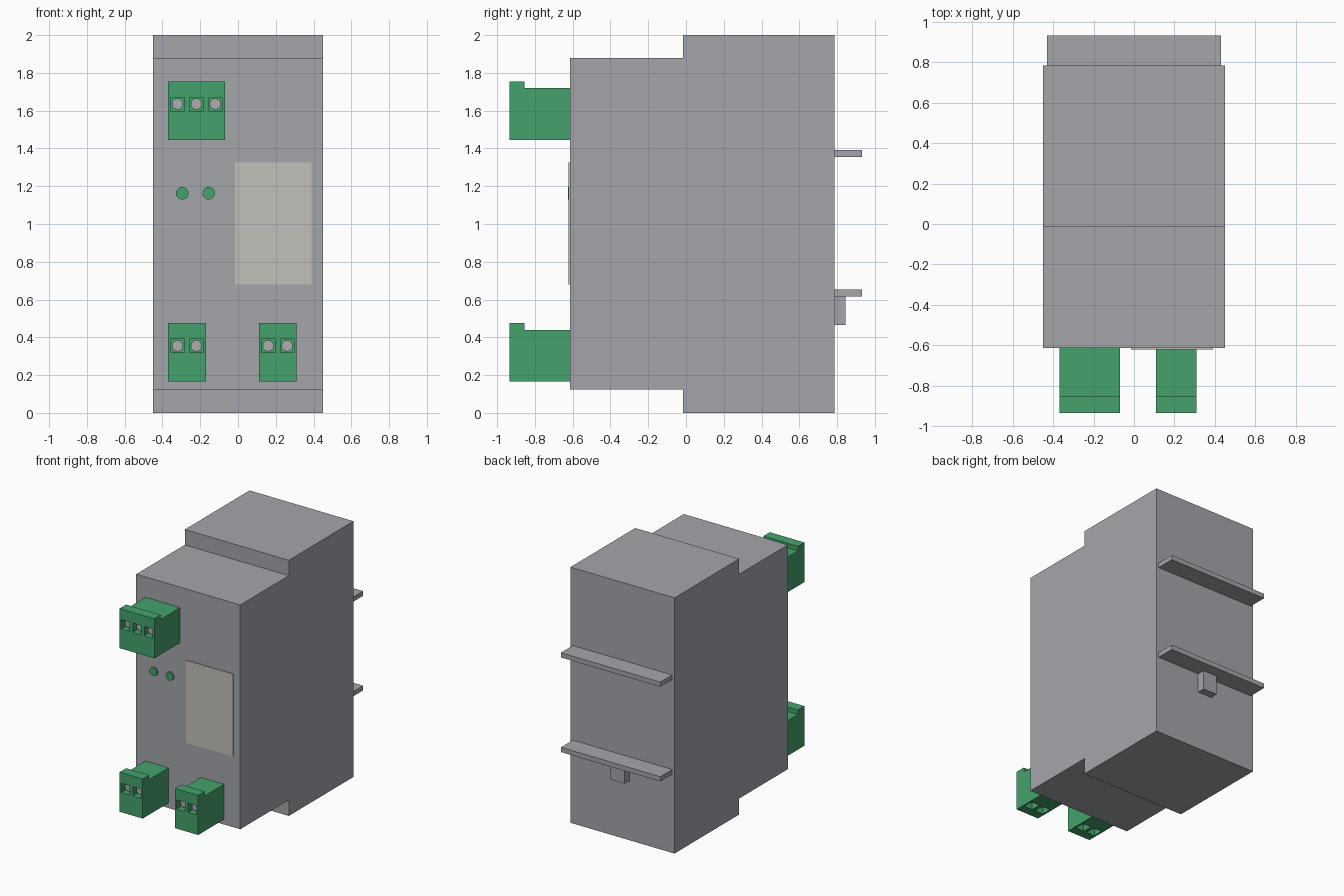
import bpy
import bmesh
from mathutils import Matrix, Vector

cube = bpy.data.objects.get("Cube")
if cube:
    bpy.data.objects.remove(cube, do_unlink=True)


def material(name, r, g, b):
    m = bpy.data.materials.new(name)
    m.use_nodes = True
    m.diffuse_color = (r, g, b, 1)
    m.node_tree.nodes["Principled BSDF"].inputs["Base Color"].default_value = (r, g, b, 1)
    return m


GREY = material("housing grey", 0.37, 0.38, 0.41)
GREEN = material("terminal green", 0.06, 0.36, 0.15)
CREAM = material("label pale grey", 0.54, 0.53, 0.49)
METAL = material("screw grey", 0.43, 0.43, 0.43)


def finish(name, bm, mat):
    bmesh.ops.recalc_face_normals(bm, faces=bm.faces)
    mesh = bpy.data.meshes.new(name)
    bm.to_mesh(mesh)
    bm.free()
    mesh.materials.append(mat)
    ob = bpy.data.objects.new(name, mesh)
    bpy.context.collection.objects.link(ob)
    return ob


def box(name, x, y, z, mat):
    """Box from (low, high) ranges on each axis."""
    bm = bmesh.new()
    bmesh.ops.create_cube(bm, size=1)
    for v in bm.verts:
        v.co = Vector([(a + b) / 2 + c * (b - a) for (a, b), c in zip((x, y, z), v.co)])
    return finish(name, bm, mat)


def side_profile(name, points, x0, x1, mat):
    """Extrude a (y, z) outline along x."""
    bm = bmesh.new()
    face = bm.faces.new([bm.verts.new((x0, y, z)) for y, z in points])
    new = bmesh.ops.extrude_face_region(bm, geom=[face])["geom"]
    verts = [e for e in new if isinstance(e, bmesh.types.BMVert)]
    bmesh.ops.translate(bm, verts=verts, vec=(x1 - x0, 0, 0))
    return finish(name, bm, mat)


def disc(name, x, z, radius, y0, y1, sides, mat):
    """Short cylinder along y."""
    bm = bmesh.new()
    place = Matrix.Translation((x, (y0 + y1) / 2, z)) @ Matrix.Rotation(1.5707963, 4, "X")
    bmesh.ops.create_cone(bm, cap_ends=True, segments=sides, radius1=radius,
                          radius2=radius, depth=abs(y1 - y0), matrix=place)
    return finish(name, bm, mat)


def cut(target, x, y, z):
    """Remove a box-shaped recess."""
    cutter = box("recess_cutter", x, y, z, GREEN)
    cutter.hide_render = True
    mod = target.modifiers.new("recess", "BOOLEAN")
    mod.operation = "DIFFERENCE"
    mod.solver = "EXACT"
    mod.object = cutter
    bpy.context.view_layer.objects.active = target
    bpy.ops.object.modifier_apply(modifier=mod.name)
    bpy.data.objects.remove(cutter, do_unlink=True)


FRONT, STEP, BACK = -0.615, -0.015, 0.785
TIP = -0.935
WIDE = 0.45

# Stepped housing
side_profile("housing", [(FRONT, 0.125), (STEP, 0.125), (STEP, 0), (BACK, 0),
                         (BACK, 2), (STEP, 2), (STEP, 1.88), (FRONT, 1.88)],
             -WIDE, WIDE, GREY)

# Rail mounts and latch on the back
for name, z in (("upper_rail_lip", 1.355), ("lower_rail_lip", 0.615)):
    box(name, (-0.43, 0.43), (BACK, 0.932), (z, z + 0.037), GREY)
box("rail_latch", (-0.06, 0.06), (BACK, 0.845), (0.465, 0.615), GREY)

# Front label and indicator lamps
box("label", (-0.015, 0.39), (FRONT - 0.006, FRONT), (0.68, 1.325), CREAM)
for name, x in (("right_lamp", -0.295), ("left_lamp", -0.155)):
    disc(name, x, 1.163, 0.033, FRONT - 0.01, FRONT, 24, GREEN)


# Plug-in terminal block with one screw and one wire entry per pole
def terminal(name, x, z, poles):
    pitch, half, depth = 0.1, 0.036, 0.06
    block = side_profile(name, [(FRONT, z), (TIP, z), (TIP, z + 0.31), (TIP + 0.08, z + 0.31),
                                (TIP + 0.08, z + 0.275), (FRONT, z + 0.275)],
                         x, x + poles * pitch, GREEN)
    for i in range(poles):
        cx = x + pitch * (i + 0.5)
        cz = z + 0.19
        span = (cx - half, cx + half)
        cut(block, span, (TIP - 0.1, TIP + depth), (cz - half, cz + half))
        cut(block, span, (TIP + 0.07, TIP + 0.15), (z - 0.1, z + depth))
        disc(f"{name}_screw_{i + 1}", cx, cz, 0.03, TIP + 0.035, TIP + depth, 12, METAL)
        box(f"{name}_contact_{i + 1}", span, (TIP + 0.07, TIP + 0.15),
            (z + depth - 0.008, z + depth), METAL)


terminal("upper_terminal", -0.37, 1.445, 3)
terminal("lower_right_terminal", -0.37, 0.165, 2)
terminal("lower_left_terminal", 0.11, 0.165, 2)
